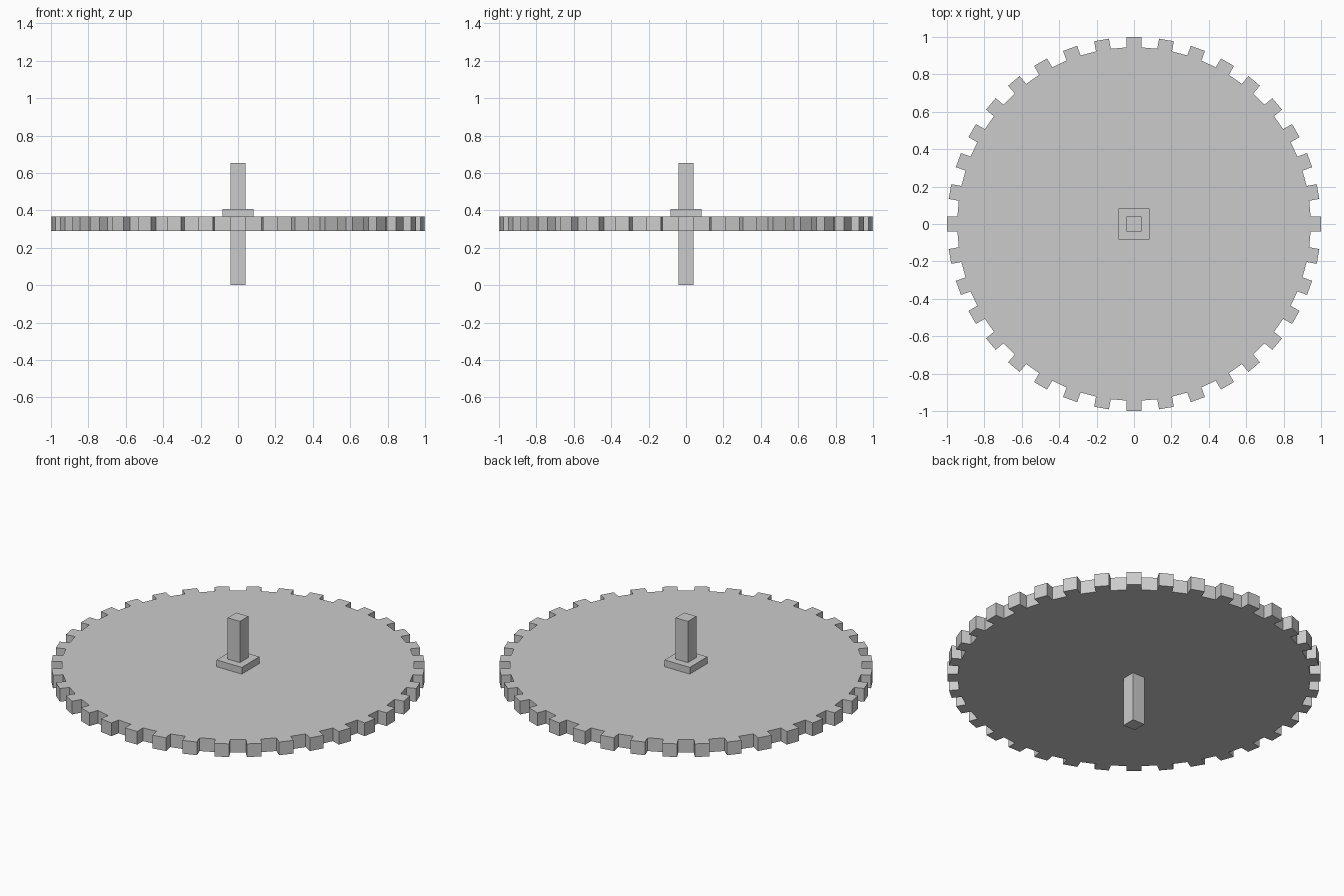
import bpy, bmesh, math

if "Cube" in bpy.data.objects:
    bpy.data.objects.remove(bpy.data.objects["Cube"])

TEETH, R_ROOT, R_TIP, HALF = 36, 0.945, 0.999, 0.04
Z0, Z1 = 0.29, 0.368


def finish(bm, name):
    bmesh.ops.recalc_face_normals(bm, faces=bm.faces)
    mesh = bpy.data.meshes.new(name)
    bm.to_mesh(mesh)
    bm.free()
    obj = bpy.data.objects.new(name, mesh)
    bpy.context.collection.objects.link(obj)
    return obj


def square_block(name, width, z0, z1):
    bm = bmesh.new()
    bmesh.ops.create_cube(bm, size=1)
    for v in bm.verts:
        v.co = (v.co.x * width, v.co.y * width, z0 + (v.co.z + 0.5) * (z1 - z0))
    return finish(bm, name)


# Gear wheel: parallel-sided teeth around a flat disc
bm = bmesh.new()
root_x = math.sqrt(R_ROOT ** 2 - HALF ** 2)
outline = []
for i in range(TEETH):
    a = math.tau * i / TEETH
    c, s = math.cos(a), math.sin(a)
    for x, y in ((root_x, -HALF), (R_TIP, -HALF), (R_TIP, HALF), (root_x, HALF)):
        outline.append(bm.verts.new((x * c - y * s, x * s + y * c, Z0)))
face = bm.faces.new(outline)
ext = bmesh.ops.extrude_face_region(bm, geom=[face], use_keep_orig=True)
for v in ext["geom"]:
    if isinstance(v, bmesh.types.BMVert):
        v.co.z = Z1
finish(bm, "gear_wheel")

# Square shaft through the wheel and the collar on top of it
square_block("shaft", 0.08, 0.0, 0.652)
square_block("collar", 0.165, Z1 - 0.02, 0.408)
